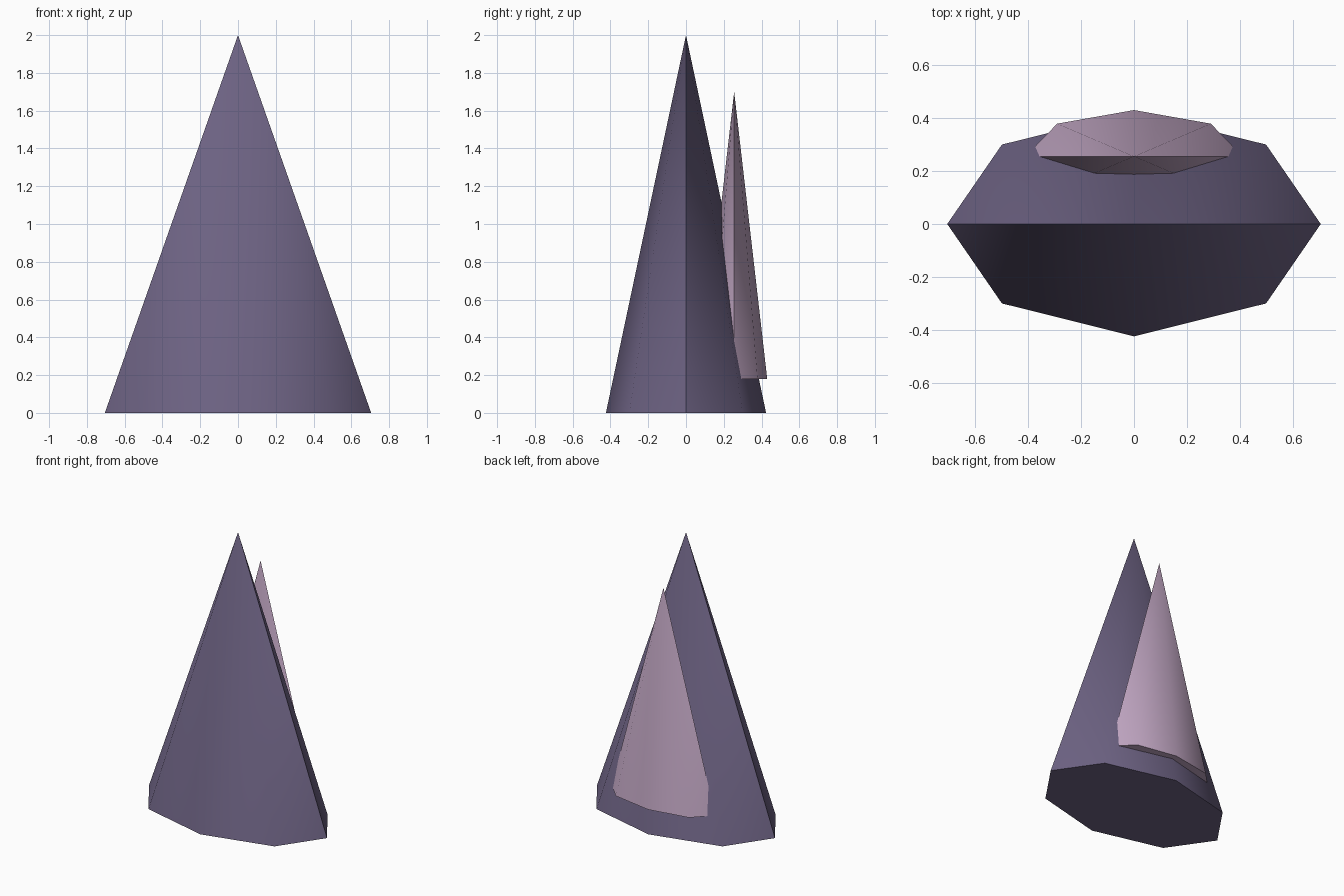
import bpy
import math

cube = bpy.data.objects.get("Cube")
if cube:
    bpy.data.objects.remove(cube, do_unlink=True)


def make_material(name, rgb):
    colour = (*rgb, 1.0)
    mat = bpy.data.materials.new(name)
    mat.use_nodes = True
    mat.diffuse_color = colour
    bsdf = next(n for n in mat.node_tree.nodes if n.type == 'BSDF_PRINCIPLED')
    bsdf.inputs["Base Color"].default_value = colour
    return mat


def flattened_cone(name, radius_x, radius_y, bottom, top, y, mat):
    """Eight-sided cone, squashed front to back, with a closed base."""
    bpy.ops.mesh.primitive_cone_add(
        vertices=8, radius1=1, radius2=0, depth=top - bottom,
        location=(0, y, (bottom + top) / 2))
    obj = bpy.context.object
    obj.name = name
    obj.scale = (radius_x, radius_y, 1)
    bpy.ops.object.transform_apply(location=False, rotation=False, scale=True)
    bpy.ops.object.shade_smooth_by_angle(angle=math.radians(50))
    obj.data.materials.append(mat)
    return obj


dark_purple = make_material("dark purple", (0.155, 0.125, 0.23))
pale_mauve = make_material("pale mauve", (0.53, 0.38, 0.54))

# Outer ear shell
flattened_cone("outer_ear", 0.705, 0.424, 0, 2, 0, dark_purple)

# Inner ear, half sunk into the back of the shell
flattened_cone("inner_ear", 0.41, 0.175, 0.18, 1.7, 0.255, pale_mauve)
